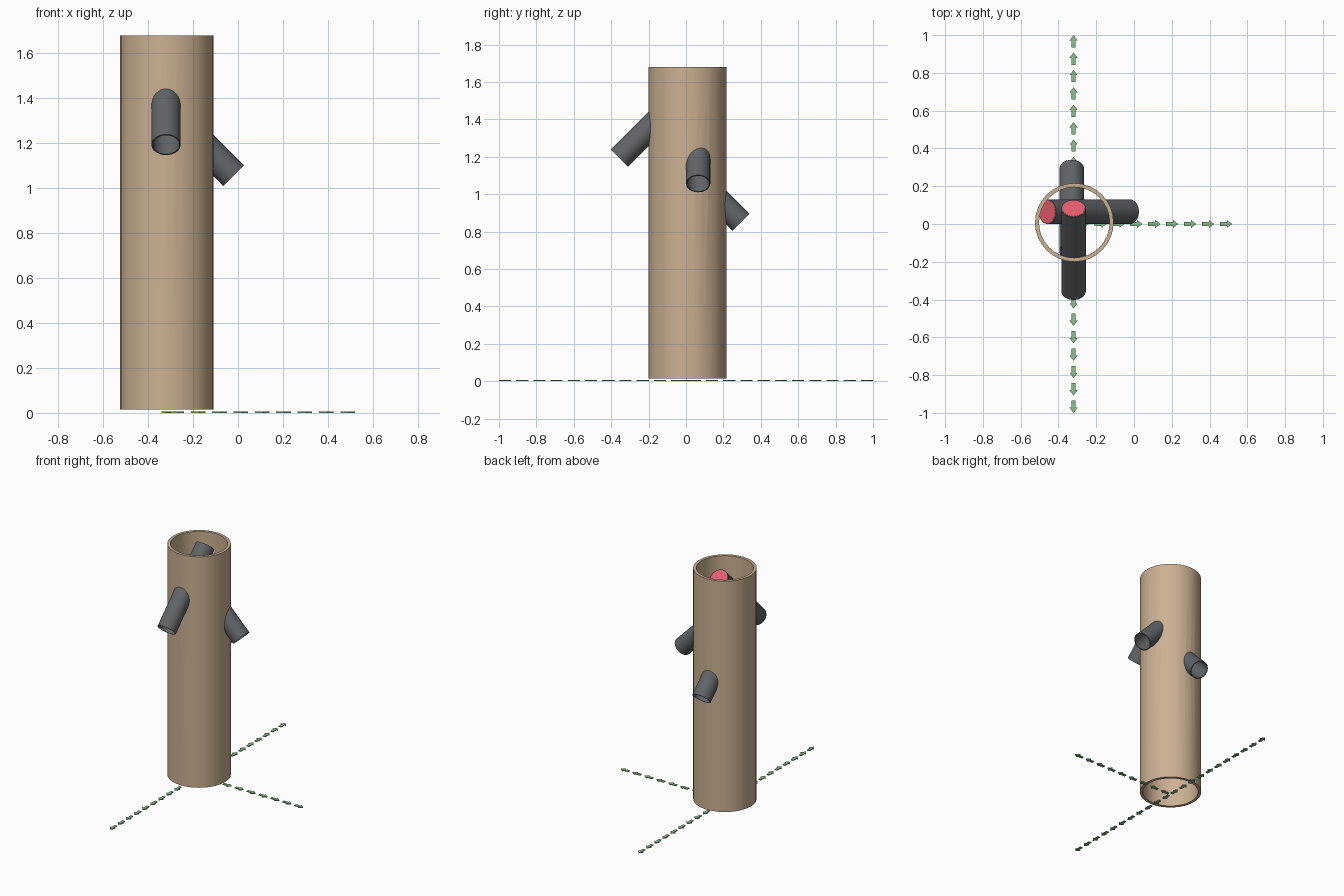
import bpy, bmesh, math
from mathutils import Vector

if "Cube" in bpy.data.objects:
    bpy.data.objects.remove(bpy.data.objects["Cube"])


def material(name, rgb):
    m = bpy.data.materials.new(name)
    m.diffuse_color = (*rgb, 1)
    m.use_nodes = True
    m.node_tree.nodes["Principled BSDF"].inputs["Base Color"].default_value = m.diffuse_color
    return m


TAN = material("tan", (0.60, 0.44, 0.29))
GREY = material("dark grey", (0.12, 0.13, 0.14))
RED = material("red", (0.80, 0.11, 0.16))
GREEN = material("green", (0.27, 0.52, 0.27))


def finish(bm, name, mat=None):
    bmesh.ops.recalc_face_normals(bm, faces=bm.faces)
    me = bpy.data.meshes.new(name)
    bm.to_mesh(me)
    bm.free()
    ob = bpy.data.objects.new(name, me)
    bpy.context.collection.objects.link(ob)
    if mat:
        me.materials.append(mat)
    return ob


def select(ob):
    bpy.ops.object.select_all(action='DESELECT')
    ob.select_set(True)
    bpy.context.view_layer.objects.active = ob


def smooth(ob):
    select(ob)
    bpy.ops.object.shade_smooth_by_angle(angle=math.radians(35))


def place(ob, start, end):
    """Move an object built along z so it runs from start towards end."""
    ob.rotation_mode = 'QUATERNION'
    ob.rotation_quaternion = (end - start).to_track_quat('Z', 'Y')
    ob.location = start


def tube(name, r_out, r_in, length, mat, n=32):
    """Open-ended pipe, or a solid rod when r_in is 0."""
    bm = bmesh.new()

    def ring(r, z):
        return [bm.verts.new((r * math.cos(2 * math.pi * i / n), r * math.sin(2 * math.pi * i / n), z))
                for i in range(n)]
    rings = [ring(r_out, 0), ring(r_out, length)]
    if r_in:
        rings += [ring(r_in, length), ring(r_in, 0)]
        pairs = zip(rings, rings[1:] + rings[:1])
    else:
        bm.faces.new(rings[0])
        bm.faces.new(rings[1])
        pairs = [(rings[0], rings[1])]
    for a, b in pairs:
        for i in range(n):
            j = (i + 1) % n
            bm.faces.new((a[i], a[j], b[j], b[i]))
    return finish(bm, name, mat)


# Hollow trunk
trunk = tube("trunk", 0.208, 0.187, 1.665, TAN)
trunk.location = (-0.316, 0.008, 0.015)

# Sloping branch pipes: outer end centre and horizontal direction outward
R, RUN = 0.065, 0.438
branches = {
    "front": (Vector((-0.32, -0.356, 1.193)), Vector((0, -1, 0))),
    "right": (Vector((-0.02, 0.065, 1.056)), Vector((1, 0, 0))),
    "back": (Vector((-0.33, 0.294, 0.85)), Vector((0, 1, 0))),
}
for side, (outer, out) in branches.items():
    axis = Vector((0, 0, 1)) - out
    inner = outer + axis * RUN
    length = RUN * math.sqrt(2)
    pipe = tube(side + "_branch_pipe", R, R - 0.006, length, GREY)
    place(pipe, outer, inner)
    smooth(pipe)

    # Red plug closing the inner end
    plug = tube(side + "_branch_plug", R - 0.0055, 0, 0.012, RED)
    place(plug, inner - axis.normalized() * 0.011, inner + axis)
    smooth(plug)

    # Hole in the trunk wall for the pipe
    cutter = tube(side + "_hole_cutter", R - 0.003, 0, length * 0.7, None)
    place(cutter, outer, inner)
    cutter.hide_render = True
    mod = trunk.modifiers.new(side + "_hole", 'BOOLEAN')
    mod.operation = 'DIFFERENCE'
    mod.solver = 'EXACT'
    mod.object = cutter
    select(trunk)
    bpy.ops.object.modifier_apply(modifier=mod.name)
    bpy.data.objects.remove(cutter)
smooth(trunk)


# Rows of flat arrows on the floor
def arrow_row(name, tip, direction, spacing, count):
    bm = bmesh.new()
    d = Vector(direction)
    s = Vector((-d.y, d.x, 0))
    outline = [(0, 0), (-0.028, 0.021), (-0.028, 0.010), (-0.065, 0.010),
               (-0.065, -0.010), (-0.028, -0.010), (-0.028, -0.021)]
    for k in range(count):
        face = bm.faces.new([bm.verts.new(Vector(tip) + d * (a - k * spacing) + s * b) for a, b in outline])
        top = bmesh.ops.extrude_face_region(bm, geom=[face])["geom"]
        bmesh.ops.translate(bm, vec=(0, 0, 0.006), verts=[v for v in top if isinstance(v, bmesh.types.BMVert)])
    if False in [f.is_valid for f in bm.faces]:
        bm.faces.ensure_lookup_table()
    return finish(bm, name, GREEN)


arrow_row("back_arrows", (-0.32, 1.0, 0), (0, 1, 0), 0.092, 11)
arrow_row("front_arrows", (-0.32, -1.0, 0), (0, -1, 0), 0.092, 11)
arrow_row("right_arrows", (0.52, 0, 0), (1, 0, 0), 0.095, 9)
